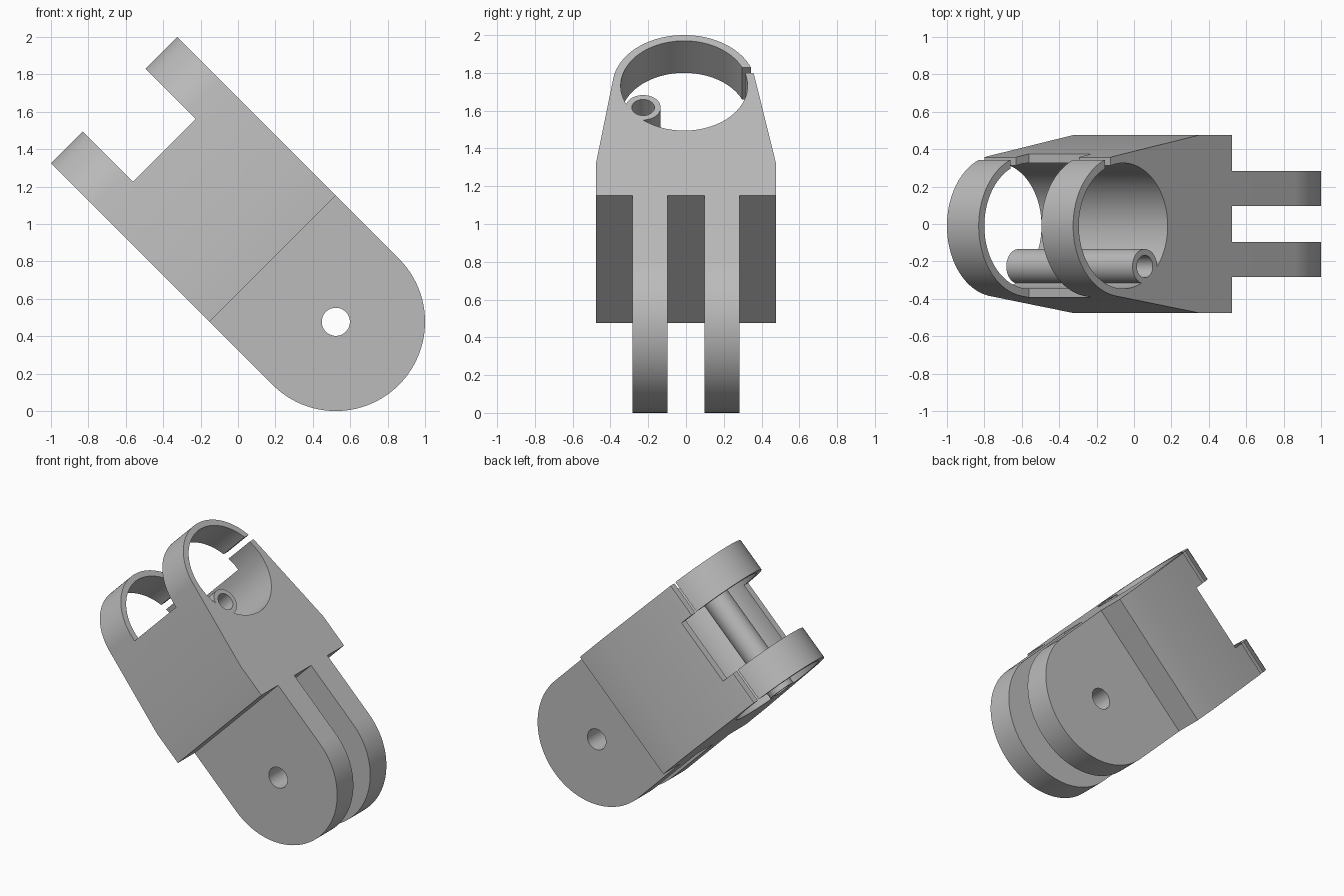
import bpy, bmesh, math
from mathutils import Matrix, Vector

if "Cube" in bpy.data.objects:
    bpy.data.objects.remove(bpy.data.objects["Cube"], do_unlink=True)

HALF = 0.477           # half width of the block and radius of the prong tips
TOP = 1.677            # ring top, measured along the arm from the pivot
RING = Vector((-0.01, 1.298))
R_OUT, R_IN = 0.379, 0.336
TUBE = Vector((-0.227, 1.135))
POSE = Matrix.Translation((0.523, 0, HALF)) @ Matrix.Rotation(math.radians(-45), 4, 'Y')

grey = bpy.data.materials.new("plain_grey")
grey.use_nodes = True
grey.diffuse_color = (0.5, 0.5, 0.5, 1)
grey.node_tree.nodes["Principled BSDF"].inputs["Base Color"].default_value = (0.5, 0.5, 0.5, 1)


def arc(center, radius, start, end, steps=64):
    """Points along a circular arc, angles in radians."""
    return [(center[0] + radius * math.cos(start + (end - start) * i / steps),
             center[1] + radius * math.sin(start + (end - start) * i / steps))
            for i in range(steps + 1)]


def circle(center, radius):
    return arc(center, radius, 0, math.tau, 96)[:-1]


def rect(a0, a1, b0, b1):
    return [(a0, b0), (a1, b0), (a1, b1), (a0, b1)]


def prism(name, outline, axis, low, high):
    """Extrude an outline along local x or y; the second coordinate is arm length."""
    def place(p, t):
        return (t, p[0], p[1]) if axis == 'x' else (p[0], t, p[1])
    bm = bmesh.new()
    face = bm.faces.new([bm.verts.new(place(p, low)) for p in outline])
    new = bmesh.ops.extrude_face_region(bm, geom=[face])["geom"]
    shift = Vector(place((0, 0), high - low))
    bmesh.ops.translate(bm, vec=shift, verts=[v for v in new if isinstance(v, bmesh.types.BMVert)])
    bmesh.ops.recalc_face_normals(bm, faces=bm.faces)
    mesh = bpy.data.meshes.new(name)
    bm.to_mesh(mesh)
    bm.free()
    mesh.materials.append(grey)
    obj = bpy.data.objects.new(name, mesh)
    bpy.context.collection.objects.link(obj)
    obj.matrix_world = POSE
    return obj


def cut(obj, cutter):
    """Subtract the cutter, then discard it."""
    cutter.hide_render = True
    mod = obj.modifiers.new("cut", 'BOOLEAN')
    mod.operation, mod.solver, mod.object = 'DIFFERENCE', 'EXACT', cutter
    bpy.context.view_layer.objects.active = obj
    bpy.ops.object.modifier_apply(modifier=mod.name)
    bpy.data.objects.remove(cutter, do_unlink=True)


def finish(obj):
    bpy.ops.object.select_all(action='DESELECT')
    obj.select_set(True)
    bpy.context.view_layer.objects.active = obj
    bpy.ops.object.shade_smooth_by_angle(angle=math.radians(20))


def tangent_angle(point, side):
    d = Vector(point) - RING
    return math.atan2(d.y, d.x) + side * math.acos(R_OUT / d.length)


# Clamp body: block with tapered sides running tangent into a round top
right, left = (HALF, 0.714), (-HALF, 0.714)
a0, a1 = tangent_angle(right, 1), tangent_angle(left, -1)
outline = [(-HALF, HALF), (HALF, HALF), right] + arc(RING, R_OUT, a0, a1 % math.tau) + [left]
body = prism("clamp_body", outline, 'x', -HALF, HALF)

# Main bore, leaving the small tube standing against its wall
bore = prism("bore_cutter", circle(RING, R_IN), 'x', -0.7, 0.7)
cut(bore, prism("tube_cutter", circle(TUBE, 0.093), 'x', -0.8, 0.8))
cut(body, bore)
cut(body, prism("tube_hole_cutter", circle(TUBE, 0.06), 'x', -0.8, 0.8))

# Window between the two rings, and the slit that opens each ring
cut(body, prism("window_cutter", rect(-0.237, 0.237, 1.297, 2), 'y', -0.8, 0.8))
cut(body, prism("slit_cutter", rect(0.2, 0.6, 1.393, 1.435), 'x', -0.8, 0.8))
finish(body)

# Two rounded prongs with a shared pivot hole
prong_outline = [(HALF, HALF), (-HALF, HALF)] + arc((0, 0), HALF, math.pi, math.tau)
for name, low, high in (("front_prong", -0.284, -0.097), ("back_prong", 0.097, 0.284)):
    prong = prism(name, prong_outline, 'y', low, high)
    cut(prong, prism("pivot_cutter", circle((0, 0), 0.075), 'y', -0.8, 0.8))
    finish(prong)
